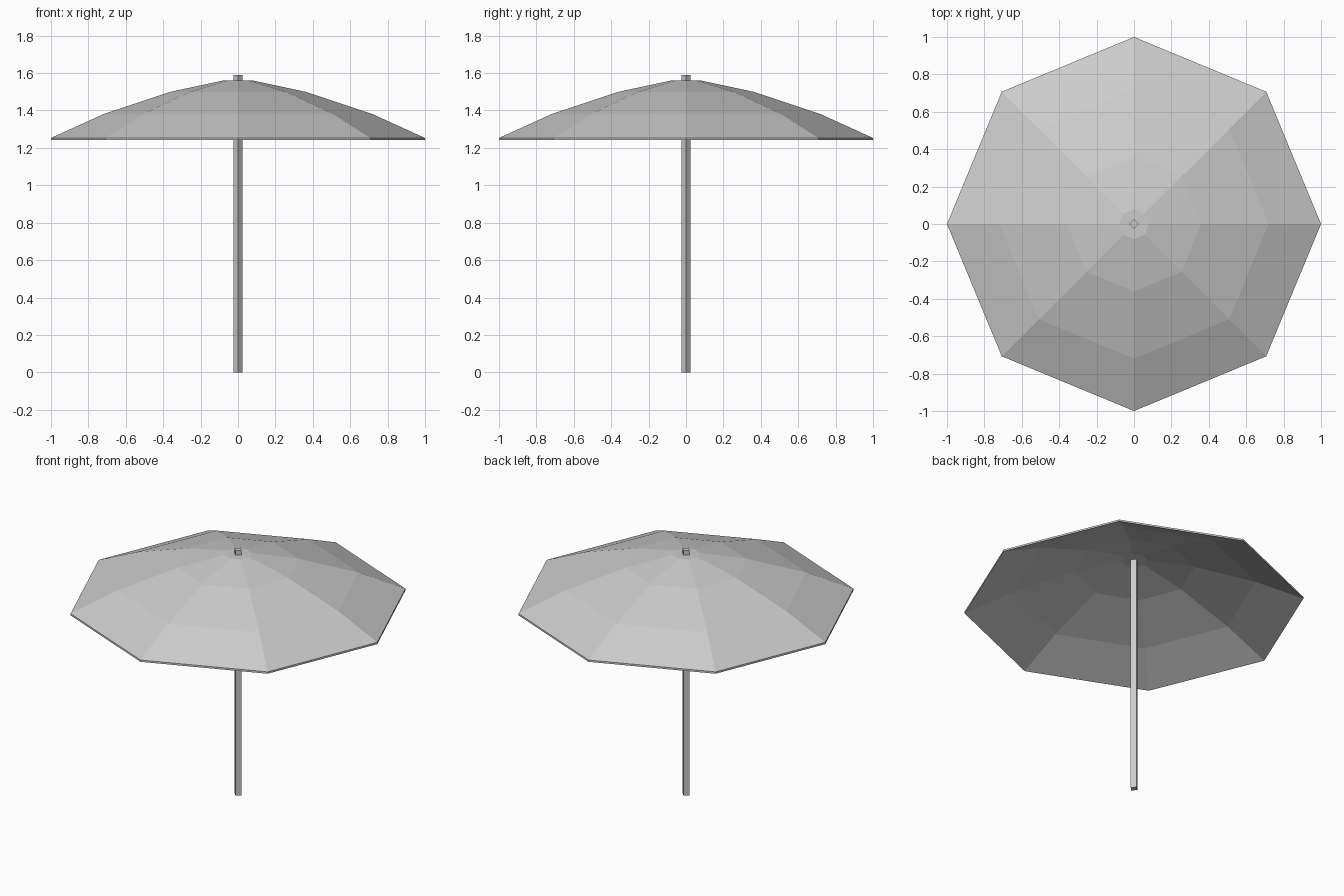
import bpy, bmesh
from math import cos, sin, tau

if "Cube" in bpy.data.objects:
    bpy.data.objects.remove(bpy.data.objects["Cube"])


def lathe(name, profile, sides):
    """Revolve (radius, z) points into a capped, flat-faced solid."""
    bm = bmesh.new()
    rings = [[bm.verts.new((r * cos(tau * i / sides), r * sin(tau * i / sides), z))
              for i in range(sides)] for r, z in profile]
    for a, b in zip(rings, rings[1:]):
        for i in range(sides):
            j = (i + 1) % sides
            bm.faces.new((a[i], a[j], b[j], b[i]))
    bm.faces.new(rings[0])
    bm.faces.new(rings[-1])
    bmesh.ops.recalc_face_normals(bm, faces=bm.faces)
    mesh = bpy.data.meshes.new(name)
    bm.to_mesh(mesh)
    bm.free()
    obj = bpy.data.objects.new(name, mesh)
    bpy.context.collection.objects.link(obj)
    return obj


# Eight-panel canopy: underside from the centre out, then the outer skin back up
outer = [(1.0, 1.253), (0.72, 1.38), (0.36, 1.50), (0.08, 1.56)]
inner = [(r, z - 0.012) for r, z in reversed(outer)]
lathe("canopy", inner + outer, 8)

# Square pole, turned so its corners lie on the axes
lathe("pole", [(0.025, 0.0), (0.025, 1.59)], 4)
